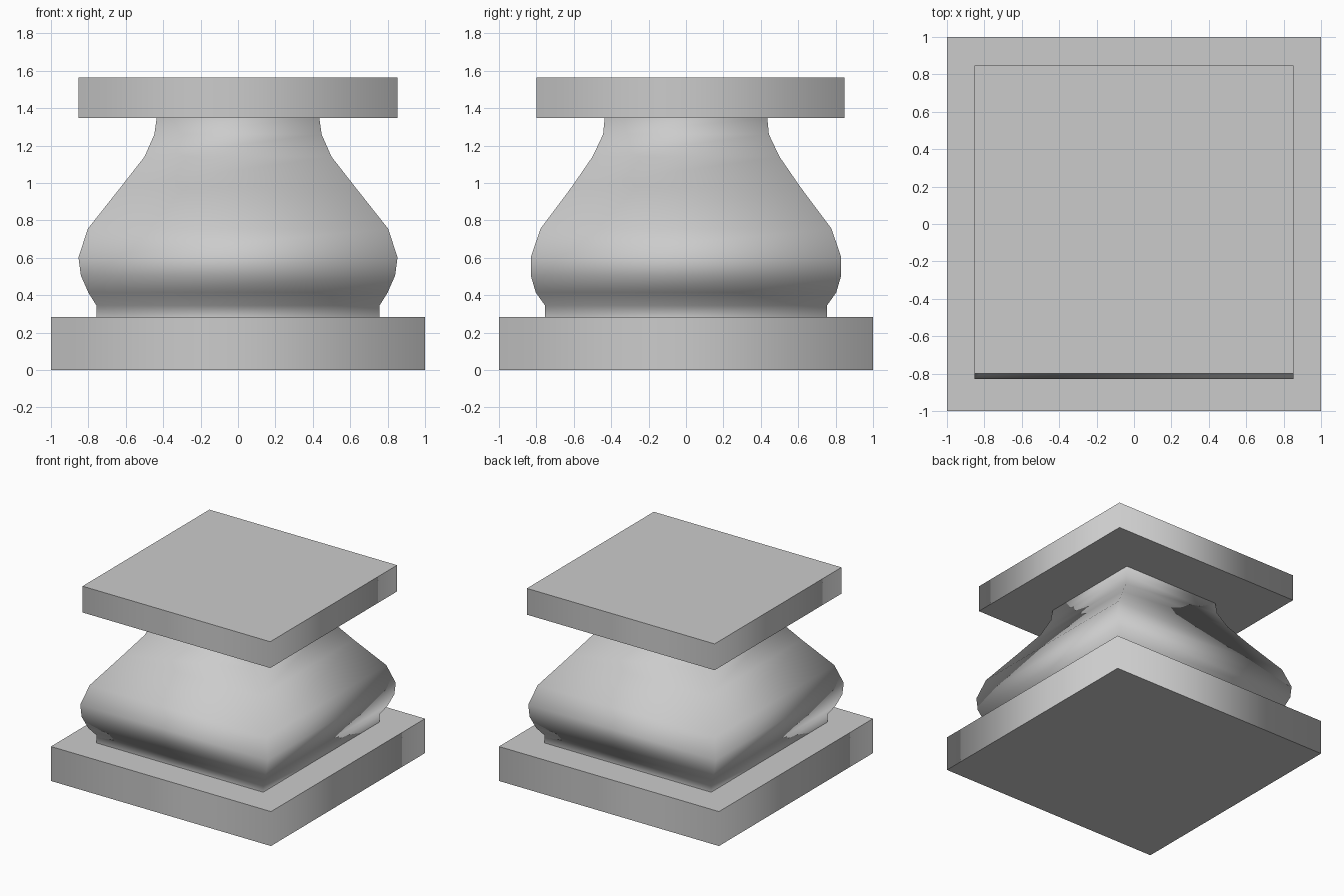
import bpy, bmesh

if "Cube" in bpy.data.objects:
    bpy.data.objects.remove(bpy.data.objects["Cube"])


def square_loft(name, rings):
    """Stack rectangles (x0, x1, y0, y1, z) into a closed solid with smooth sides and flat caps."""
    bm = bmesh.new()
    loops = [[bm.verts.new(p) for p in ((x0, y0, z), (x1, y0, z), (x1, y1, z), (x0, y1, z))]
             for x0, x1, y0, y1, z in rings]
    for a, b in zip(loops, loops[1:]):
        for i in range(4):
            j = (i + 1) % 4
            bm.faces.new((a[i], a[j], b[j], b[i])).smooth = True
    # Caps, with crisp rims
    for cap in (loops[0][::-1], loops[-1]):
        face = bm.faces.new(cap)
        for e in face.edges:
            e.smooth = False
    bmesh.ops.recalc_face_normals(bm, faces=bm.faces)
    mesh = bpy.data.meshes.new(name)
    bm.to_mesh(mesh)
    bm.free()
    obj = bpy.data.objects.new(name, mesh)
    bpy.context.collection.objects.link(obj)
    return obj


# Square base slab
square_loft("base_plinth", [(-1, 1, -1, 1, 0), (-1, 1, -1, 1, 0.283)])

# Bulging square body: half width, half depth, height
profile = [(0.757, 0.754, 0.283), (0.757, 0.754, 0.345), (0.80, 0.803, 0.414),
           (0.84, 0.83, 0.505), (0.853, 0.83, 0.602), (0.803, 0.778, 0.755),
           (0.625, 0.61, 0.98), (0.50, 0.50, 1.14), (0.447, 0.443, 1.26),
           (0.435, 0.435, 1.347)]
square_loft("baluster_body", [(-w, w, -d, d, z) for w, d, z in profile])

# Top slab, slightly shorter at the front
square_loft("top_plate", [(-0.853, 0.853, -0.80, 0.847, z) for z in (1.347, 1.563)])
